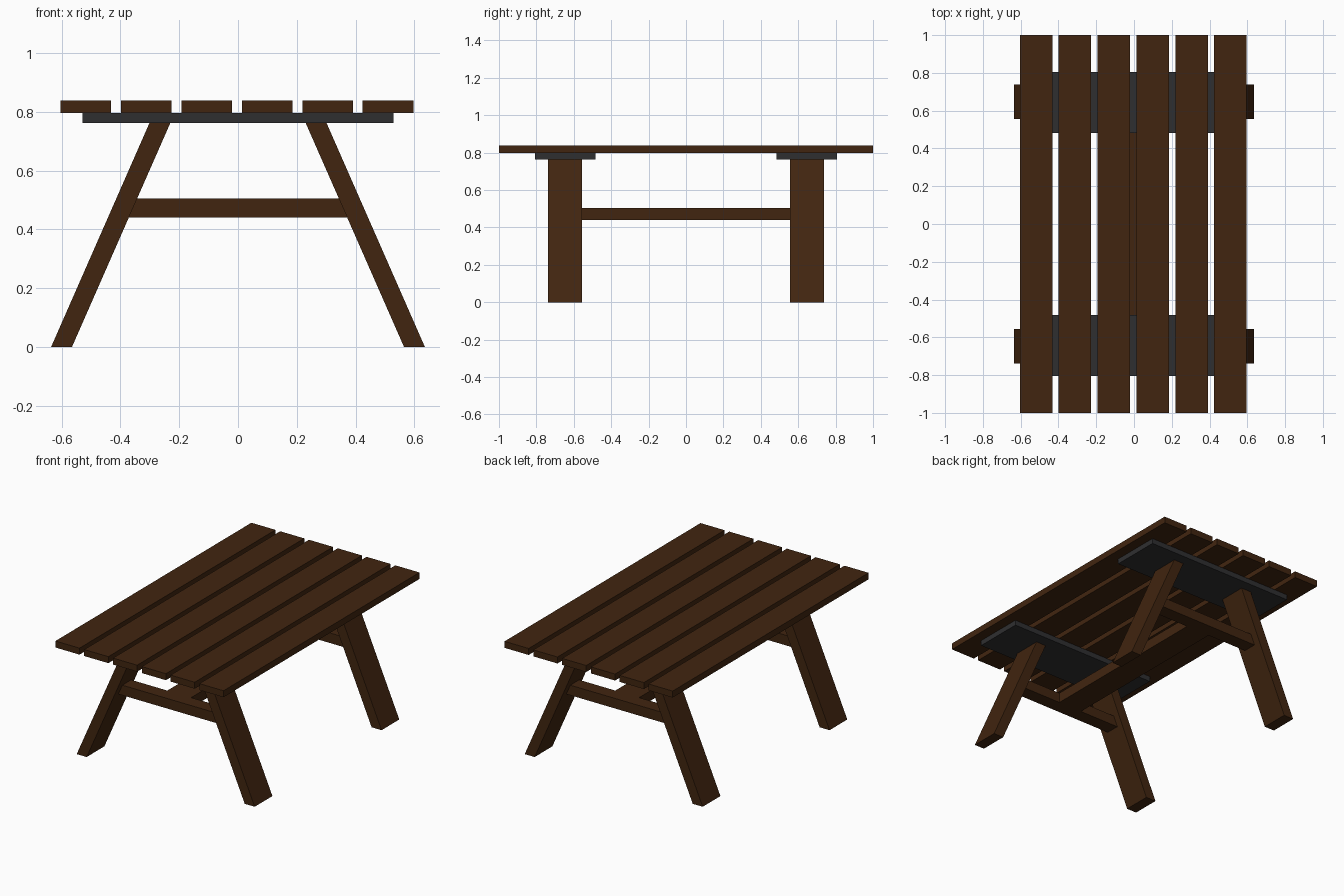
import bpy

if "Cube" in bpy.data.objects:
    bpy.data.objects.remove(bpy.data.objects["Cube"])


def material(name, rgb):
    m = bpy.data.materials.new(name)
    m.diffuse_color = (*rgb, 1.0)
    m.use_nodes = True
    m.node_tree.nodes["Principled BSDF"].inputs["Base Color"].default_value = m.diffuse_color
    return m


wood = material("dark_brown_wood", (0.053, 0.0185, 0.005))
metal = material("dark_grey_plate", (0.028, 0.028, 0.03))


def prism(name, profile, y0, y1, mat):
    """Extrude a counter-clockwise (x, z) profile from y0 to y1."""
    n = len(profile)
    verts = [(x, y, z) for y in (y0, y1) for x, z in profile]
    faces = [tuple(range(n)), tuple(range(2 * n - 1, n - 1, -1))]
    faces += [((i + 1) % n, i, i + n, (i + 1) % n + n) for i in range(n)]
    mesh = bpy.data.meshes.new(name)
    mesh.from_pydata(verts, [], faces)
    mesh.materials.append(mat)
    obj = bpy.data.objects.new(name, mesh)
    bpy.context.collection.objects.link(obj)
    return obj


def box(name, x0, x1, y0, y1, z0, z1, mat):
    return prism(name, [(x0, z0), (x1, z0), (x1, z1), (x0, z1)], y0, y1, mat)


# Table top: six long planks
for i in range(6):
    cx = -0.004 + (i - 2.5) * 0.2058
    box(f"top_plank_{i + 1}", cx - 0.086, cx + 0.086, -1, 1, 0.797, 0.839, wood)

for end, s in (("front", -1), ("back", 1)):
    # Grey plate under the planks
    y0, y1 = sorted((s * 0.483, s * 0.806))
    box(f"{end}_plate", -0.53, 0.53, y0, y1, 0.763, 0.797, metal)

    # Splayed legs
    y0, y1 = sorted((s * 0.557, s * 0.738))
    left = [(-0.636, 0), (-0.565, 0), (-0.23, 0.763), (-0.301, 0.763)]
    right = [(-x, z) for x, z in reversed(left)]
    prism(f"{end}_left_leg", left, y0, y1, wood)
    prism(f"{end}_right_leg", right, y0, y1, wood)

    # Rail joining the two legs
    y0, y1 = sorted((s * 0.6, s * 0.69))
    box(f"{end}_cross_rail", -0.38, 0.38, y0, y1, 0.44, 0.505, wood)

# Long stretcher between the two cross rails
box("long_stretcher", -0.085, 0.085, -0.6, 0.6, 0.44, 0.505, wood)
